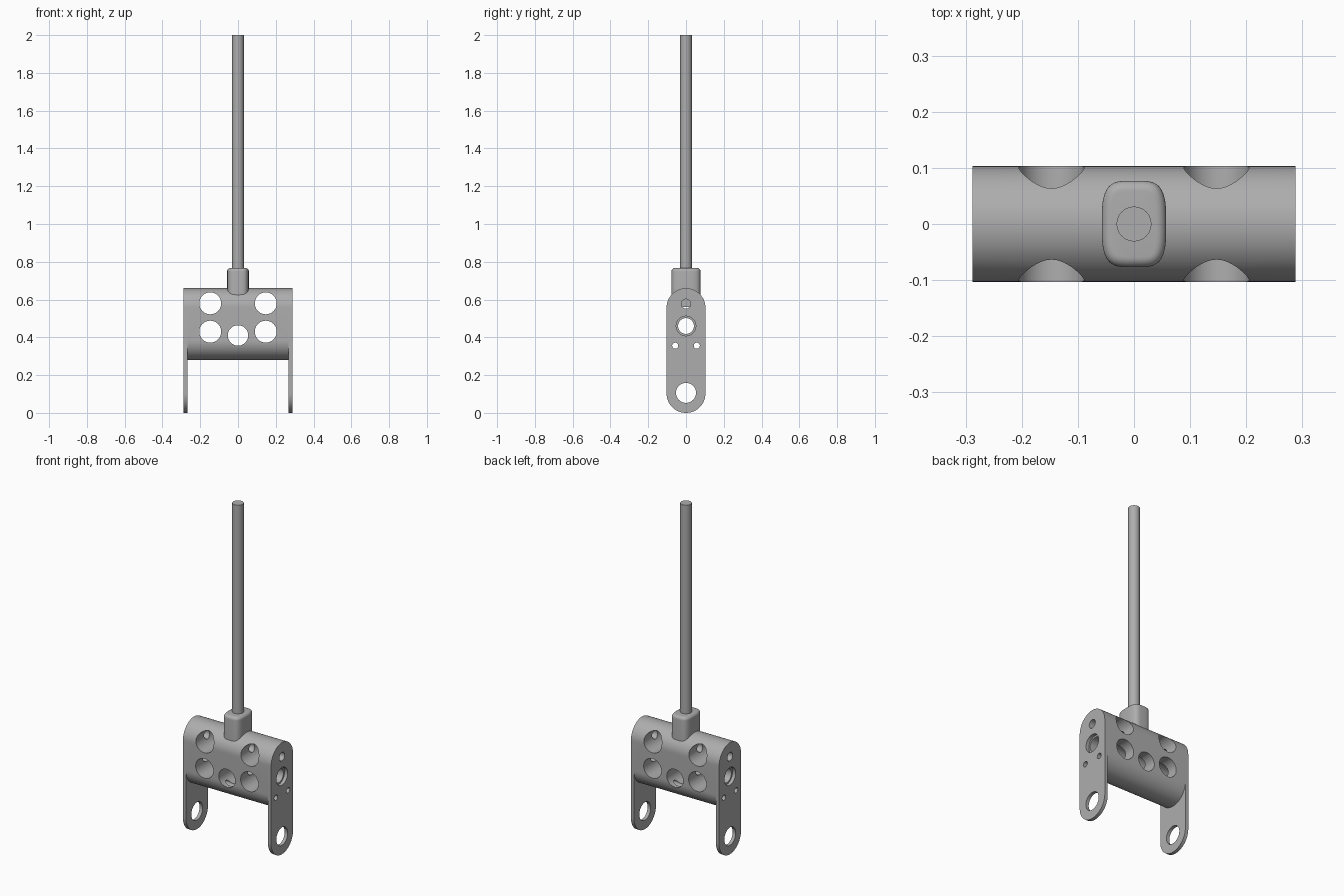
import bpy, bmesh, math
from mathutils import Matrix

cube = bpy.data.objects.get("Cube")
if cube:
    bpy.data.objects.remove(cube, do_unlink=True)

steel = bpy.data.materials.new("grey steel")
steel.use_nodes = True
GREY = (0.42, 0.42, 0.42, 1)
steel.diffuse_color = GREY
steel.node_tree.nodes["Principled BSDF"].inputs["Base Color"].default_value = GREY


def finish(name, bm):
    bmesh.ops.recalc_face_normals(bm, faces=bm.faces[:])
    mesh = bpy.data.meshes.new(name)
    bm.to_mesh(mesh)
    bm.free()
    mesh.materials.append(steel)
    obj = bpy.data.objects.new(name, mesh)
    bpy.context.collection.objects.link(obj)
    return obj


def prism(name, outline, offset):
    """Extrude a closed outline of 3D points along an offset."""
    bm = bmesh.new()
    face = bm.faces.new([bm.verts.new(p) for p in outline])
    new = bmesh.ops.extrude_face_region(bm, geom=[face], use_keep_orig=True)["geom"]
    bmesh.ops.translate(bm, verts=[v for v in new if isinstance(v, bmesh.types.BMVert)], vec=offset)
    return finish(name, bm)


def slot(x, r, low, high, n=40):
    """Rounded-end slot outline in the YZ plane; low and high are arc centres."""
    pts = []
    for centre, start in ((high, 0), (low, math.pi)):
        for i in range(n + 1):
            a = start + math.pi * i / n
            pts.append((x, r * math.cos(a), centre + r * math.sin(a)))
    return pts


def rod(name, r, length, centre, axis="Z", n=48):
    turn = {"X": Matrix.Rotation(math.pi / 2, 4, "Y"),
            "Y": Matrix.Rotation(math.pi / 2, 4, "X"), "Z": Matrix()}[axis]
    bm = bmesh.new()
    bmesh.ops.create_cone(bm, cap_ends=True, segments=n, radius1=r, radius2=r,
                          depth=length, matrix=Matrix.Translation(centre) @ turn)
    return finish(name, bm)


def apply_modifiers(obj):
    bpy.context.view_layer.update()
    graph = bpy.context.evaluated_depsgraph_get()
    mesh = bpy.data.meshes.new_from_object(obj.evaluated_get(graph))
    obj.modifiers.clear()
    obj.data = mesh


def drill(obj, cutters):
    for cutter in cutters:
        mod = obj.modifiers.new("hole", "BOOLEAN")
        mod.operation, mod.solver, mod.object = "DIFFERENCE", "EXACT", cutter
    apply_modifiers(obj)
    for cutter in cutters:
        bpy.data.objects.remove(cutter, do_unlink=True)


def smooth(obj, degrees=30):
    bpy.ops.object.select_all(action="DESELECT")
    obj.select_set(True)
    bpy.context.view_layer.objects.active = obj
    bpy.ops.object.shade_smooth_by_angle(angle=math.radians(degrees))


R = 0.103           # half depth of body and plates
TOP = 0.66 - R      # upper arc centre
INNER, OUTER = 0.268, 0.288


def side_holes(bore):
    """Cutters along X: pin hole, main bore and two small bolt holes."""
    spots = [(0, 0.577, 0.025), (0, 0.46, bore), (0.057, 0.356, 0.016), (-0.057, 0.356, 0.016)]
    return [rod("cutter", r, 0.8, (0, y, z), "X") for y, z, r in spots]


# Solid body with cross holes
body = prism("body", slot(-INNER, R, 0.28 + R, TOP), (2 * INNER, 0, 0))
holes = [rod("cutter", 0.058, 0.5, (s * 0.147, 0, z), "Y") for s in (-1, 1) for z in (0.58, 0.43)]
holes.append(rod("cutter", 0.054, 0.5, (0, 0, 0.41), "Y"))
drill(body, holes + side_holes(0.042))
smooth(body)

# Side plates reaching down as legs
for side, start in (("left", INNER), ("right", -OUTER)):
    plate = prism(side + "_plate", slot(start, R, R, TOP), (OUTER - INNER, 0, 0))
    drill(plate, side_holes(0.052) + [rod("cutter", 0.053, 0.8, (0, 0, 0.106), "X")])
    smooth(plate)

# Collar: rounded block with softened top rim
outline = []
for i in range(64):
    a = 2 * math.pi * (i + 0.5) / 64
    c, s = math.cos(a), math.sin(a)
    outline.append((math.copysign(0.0575 * abs(c) ** 0.5, c), math.copysign(0.077 * abs(s) ** 0.62, s), 0.56))
collar = prism("collar", outline, (0, 0, 0.207))
bm = bmesh.new()
bm.from_mesh(collar.data)
rim = [e for e in bm.edges if all(v.co.z > 0.7 for v in e.verts)]
bmesh.ops.bevel(bm, geom=rim, offset=0.018, segments=6, profile=0.5, affect="EDGES", clamp_overlap=False)
bm.to_mesh(collar.data)
bm.free()
smooth(collar, 40)

# Long shaft
shaft = rod("shaft", 0.031, 1.26, (0, 0, 1.37))
smooth(shaft)
